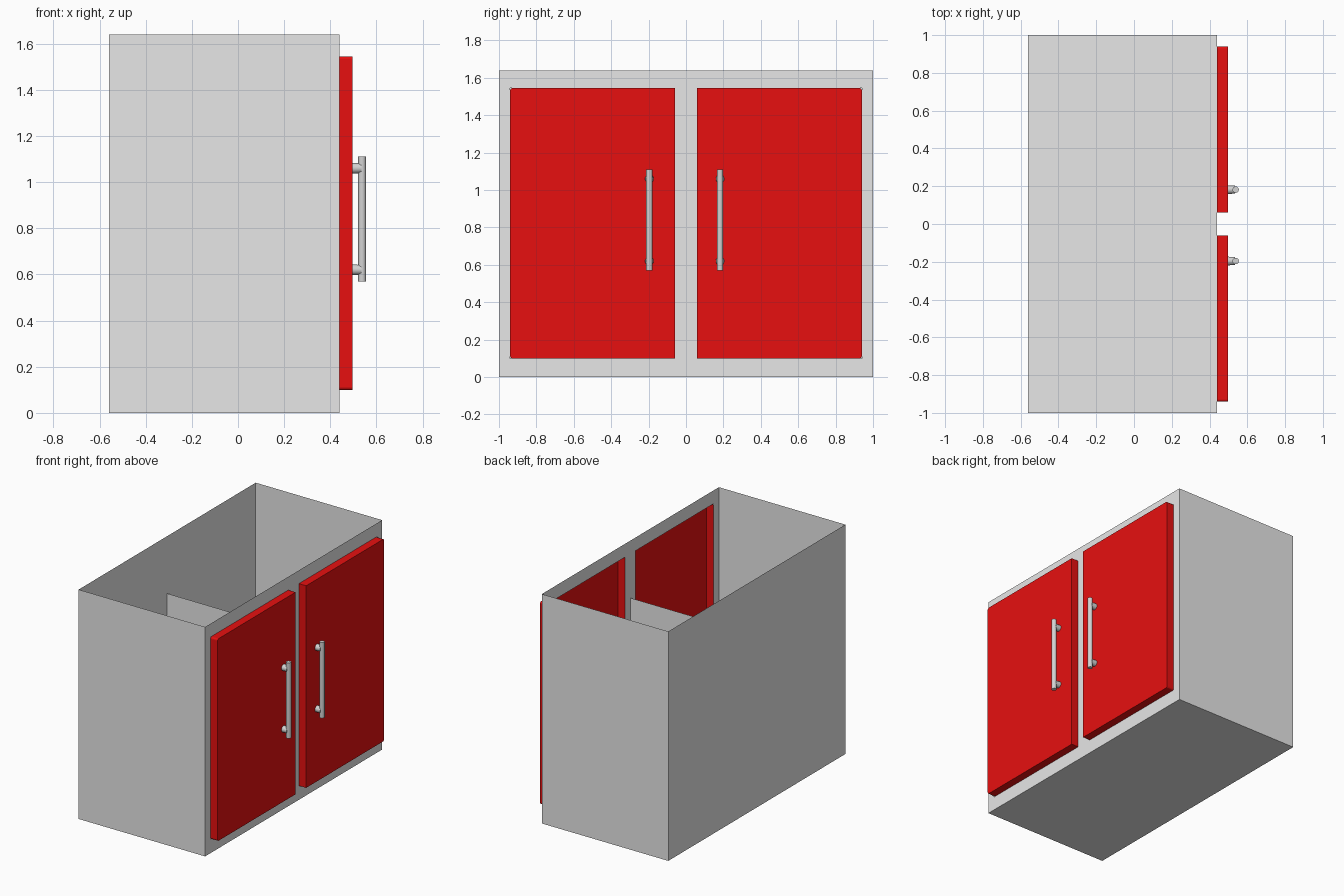
import bpy, bmesh
from mathutils import Matrix

if "Cube" in bpy.data.objects:
    bpy.data.objects.remove(bpy.data.objects["Cube"])

X0, X1, TOP = -0.56, 0.44, 1.64          # carcass back, front, height
DOOR_IN, DOOR_OUT = 0.06, 0.94           # door edges measured from the centre
DOOR_LOW, DOOR_HIGH, DOOR_X = 0.10, 1.545, 0.497


def material(name, rgb):
    m = bpy.data.materials.new(name)
    m.diffuse_color = (*rgb, 1)
    m.use_nodes = True
    m.node_tree.nodes["Principled BSDF"].inputs["Base Color"].default_value = m.diffuse_color
    return m


grey = material("light grey", (0.8, 0.8, 0.8))
red = material("red", (0.8, 0.005, 0.005))
metal = material("handle grey", (0.65, 0.65, 0.65))


def finish(bm, name, mat, weld=True):
    if weld:
        bmesh.ops.remove_doubles(bm, verts=bm.verts, dist=1e-5)
    me = bpy.data.meshes.new(name)
    bm.to_mesh(me)
    bm.free()
    me.materials.append(mat)
    ob = bpy.data.objects.new(name, me)
    bpy.context.collection.objects.link(ob)
    return ob


def quad(bm, *pts):
    return bm.faces.new([bm.verts.new(p) for p in pts])


# Open-topped carcass of thin sheets: sides, back and floor in two halves
bm = bmesh.new()
quad(bm, (X0, -1, 0), (X1, -1, 0), (X1, -1, TOP), (X0, -1, TOP))
quad(bm, (X1, 1, 0), (X0, 1, 0), (X0, 1, TOP), (X1, 1, TOP))
for a, b in ((-1, 0), (0, 1)):
    quad(bm, (X0, b, 0), (X0, a, 0), (X0, a, TOP), (X0, b, TOP))
    quad(bm, (X0, a, 0), (X0, b, 0), (X1, b, 0), (X1, a, 0))
finish(bm, "cabinet_carcass", grey)

# Front frame with two door openings
bm = bmesh.new()
ys = [-1, -DOOR_OUT, -DOOR_IN, DOOR_IN, DOOR_OUT, 1]
zs = [0, DOOR_LOW, DOOR_HIGH, TOP]
for i in range(5):
    for j in range(3):
        if j == 1 and i in (1, 3):
            continue
        quad(bm, (X1, ys[i], zs[j]), (X1, ys[i + 1], zs[j]),
             (X1, ys[i + 1], zs[j + 1]), (X1, ys[i], zs[j + 1]))
finish(bm, "front_frame", grey)

# Lower centre partition
bm = bmesh.new()
quad(bm, (X0, 0, 0), (X1, 0, 0), (X1, 0, 1.23), (X0, 0, 1.23))
finish(bm, "centre_partition", grey)


def door(name, side):
    """Hollow door panel, open at the back, with softened outer corners."""
    bm = bmesh.new()
    size = (DOOR_X - X1, DOOR_OUT - DOOR_IN, DOOR_HIGH - DOOR_LOW)
    mid = ((X1 + DOOR_X) / 2, side * (DOOR_IN + DOOR_OUT) / 2, (DOOR_LOW + DOOR_HIGH) / 2)
    bmesh.ops.create_cube(bm, size=1, matrix=Matrix.Translation(mid) @ Matrix.Diagonal((*size, 1)))
    corners = [e for e in bm.edges
               if abs(e.verts[0].co.x - e.verts[1].co.x) > 0.01
               and abs(e.verts[0].co.y) > 0.9]
    bmesh.ops.bevel(bm, geom=corners, offset=0.012, segments=3, profile=0.5, affect='EDGES')
    back = [f for f in bm.faces if all(v.co.x < X1 + 1e-4 for v in f.verts)]
    bmesh.ops.delete(bm, geom=back, context='FACES')
    finish(bm, name, red)


def handle(name, y):
    """Vertical bar on two round posts."""
    bm = bmesh.new()
    bmesh.ops.create_cone(bm, cap_ends=True, segments=20, radius1=0.017, radius2=0.017,
                          depth=0.54, matrix=Matrix.Translation((0.538, y, 0.84)))
    for z in (0.62, 1.06):
        m = Matrix.Translation((0.516, y, z)) @ Matrix.Rotation(1.5707963, 4, 'Y')
        bmesh.ops.create_cone(bm, cap_ends=True, segments=20, radius1=0.023, radius2=0.021,
                              depth=0.04, matrix=m)
    ob = finish(bm, name, metal, weld=False)
    bpy.ops.object.select_all(action='DESELECT')
    ob.select_set(True)
    bpy.context.view_layer.objects.active = ob
    bpy.ops.object.shade_smooth_by_angle()


# Doors and handles
for label, side, hy in (("left", -1, -0.196), ("right", 1, 0.182)):
    door(label + "_door", side)
    handle(label + "_handle", hy)
